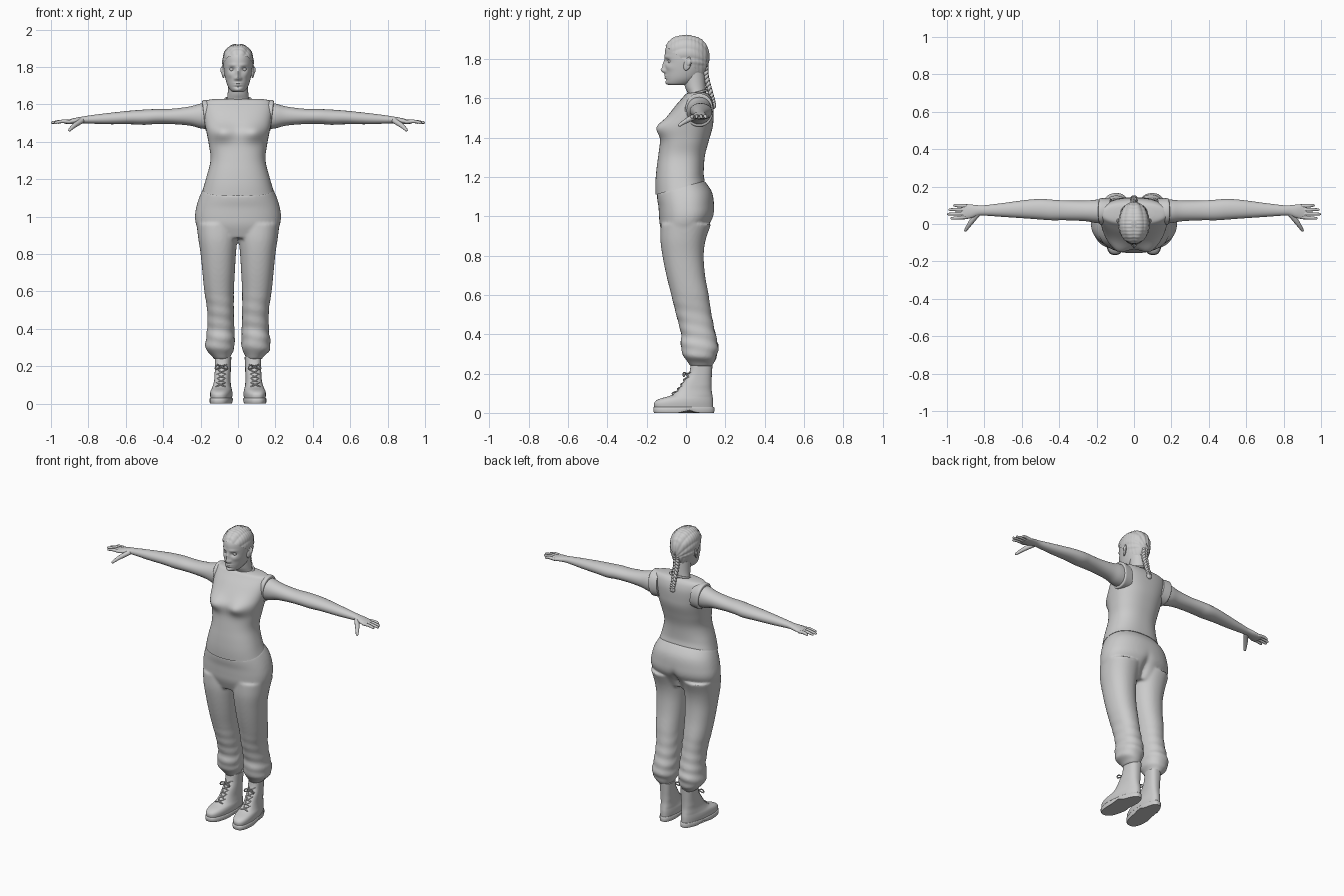
import bpy, bmesh, math
from mathutils import Vector
from math import sin, cos, pi, exp, radians

if "Cube" in bpy.data.objects:
    bpy.data.objects.remove(bpy.data.objects["Cube"])


def clamp(v):
    return max(0.0, min(1.0, v))


def spline(pts, k):
    """Catmull-Rom interpolation of equal-length tuples, k steps per span."""
    out = []
    for i in range(len(pts) - 1):
        p0, p1, p2, p3 = pts[max(i - 1, 0)], pts[i], pts[i + 1], pts[min(i + 2, len(pts) - 1)]
        for j in range(k):
            t = j / k
            out.append(tuple(b + .5 * t * (c - a + t * (2*a - 5*b + 4*c - d + t * (3*(b - c) + d - a)))
                             for a, b, c, d in zip(p0, p1, p2, p3)))
    return out + [tuple(pts[-1])]


def loft(secs, axis='z', n=2.0, k=6, seg=40):
    """Rings from sections (position, a0, a1, b0, b1) along z (a=x, b=y) or x (a=y, b=z)."""
    rings = []
    for t, a0, a1, b0, b1 in spline(secs, k):
        ring = []
        for s in range(seg):
            c, d = cos(2 * pi * s / seg), sin(2 * pi * s / seg)
            a = (a0 + a1) / 2 + (a1 - a0) / 2 * math.copysign(abs(c) ** (2 / n), c)
            b = (b0 + b1) / 2 + (b1 - b0) / 2 * math.copysign(abs(d) ** (2 / n), d)
            ring.append(Vector((a, b, t)) if axis == 'z' else Vector((t, a, b)))
        rings.append(ring)
    return rings


def sym(secs):
    """Sections (z, half width, front y, back y) centred on x = 0."""
    return [(z, -w, w, f, b) for z, w, f, b in secs]


def tube(pts, k=5, seg=10):
    """Round-ended tube through points (x, y, z, radius)."""
    path = spline(pts, k)
    P, R = [Vector(p[:3]) for p in path], [p[3] for p in path]
    T = [(P[min(i + 1, len(P) - 1)] - P[max(i - 1, 0)]).normalized() for i in range(len(P))]
    st = [(P[0] - T[0] * R[0] * e, T[0], R[0] * f) for e, f in ((.9, .4), (.55, .8))]
    st += list(zip(P, T, R))
    st += [(P[-1] + T[-1] * R[-1] * e, T[-1], R[-1] * f) for e, f in ((.55, .8), (.9, .4))]
    u, rings = T[0].orthogonal(), []
    for p, t, r in st:
        u = (u - t * u.dot(t)).normalized()
        v = t.cross(u)
        rings.append([p + (u * cos(2*pi*s/seg) + v * sin(2*pi*s/seg)) * r for s in range(seg)])
    return rings


def build(name, parts, post=None, mirror=False, keep=None):
    bm = bmesh.new()
    for rings in parts:
        vs = []
        for ring in rings:
            row = []
            for p in ring:
                q = p.copy()
                if post:
                    post(q)
                row.append(bm.verts.new(q))
            vs.append(row)
        m = len(vs[0])
        for a, b in zip(vs, vs[1:]):
            for s in range(m):
                bm.faces.new((a[s], a[(s + 1) % m], b[(s + 1) % m], b[s]))
        bm.faces.new(vs[0][::-1])
        bm.faces.new(vs[-1])
    bmesh.ops.recalc_face_normals(bm, faces=bm.faces)
    if keep:
        bad = [f for f in bm.faces if not keep(f.calc_center_median())]
        bmesh.ops.delete(bm, geom=bad, context='FACES')
    me = bpy.data.meshes.new(name)
    bm.to_mesh(me)
    bm.free()
    me.shade_smooth()
    me.set_sharp_from_angle(angle=radians(55))
    ob = bpy.data.objects.new(name, me)
    bpy.context.collection.objects.link(ob)
    if mirror:
        ob.modifiers.new("mirror", 'MIRROR').use_mirror_merge = False
    return ob


def ellipsoid(c, r, k=12, seg=20):
    return [[Vector((c[0] + r[0] * sin(a) * cos(2*pi*s/seg), c[1] + r[1] * sin(a) * sin(2*pi*s/seg),
                     c[2] + r[2] * cos(a))) for s in range(seg)]
            for a in [pi * (i + .3) / (k + .6) for i in range(k + 1)]]


def bump(v, cx, cz, sx, sz, amt):
    """Left-right symmetric push along y, on the front only."""
    if v.y < 0:
        v.y += amt * exp(-((abs(v.x) - cx) / sx) ** 2 - ((v.z - cz) / sz) ** 2)


# --- shirt: sleeveless, with hem rising to the back
def shirt_shape(v):
    bump(v, .085, 1.45, .055, .045, -.03)
    v.z += .28 * (v.y + .03) * clamp((1.25 - v.z) / .1)


build("shirt", [loft(sym([
    (1.144, .188, -.155, .095), (1.2, .172, -.155, .09), (1.3, .147, -.142, .095),
    (1.38, .155, -.132, .115), (1.45, .168, -.13, .135), (1.5, .178, -.1, .14),
    (1.56, .185, -.055, .14), (1.6, .183, -.02, .13), (1.622, .165, 0, .115),
    (1.63, .11, .02, .1)]), n=2.35, seg=64)], shirt_shape)


def armhole_shape(v):
    v.x += (v.z - 1.6) * .12


build("shirt_armhole", [loft([(.13, 0, .135, 1.46, 1.618), (.17, -.004, .138, 1.456, 1.624),
                              (.186, -.004, .138, 1.456, 1.622), (.19, .002, .132, 1.463, 1.615)],
                             'x', 2.2, 3)], armhole_shape, True)
collar = [(.068 * cos(a), .055 + .052 * sin(a), 1.627 + .014 * sin(a), .006)
          for a in [2 * pi * i / 32 for i in range(33)]]
build("shirt_collar", [tube(collar, 1, 8)])


# --- trousers: hips and legs fused, gathered cuffs
def trouser_shape(v):
    v.z += .28 * (v.y + .03) * clamp((v.z - 1.05) / .1)
    w = clamp((.62 - v.z) / .25) * clamp((v.z - .24) / .04)
    cx, cy = math.copysign(.094, v.x), .05
    f = 1 + .035 * w * sin(v.z * 95 + 3 * math.atan2(v.y - cy, v.x))
    if w > 0:
        v.x, v.y = cx + (v.x - cx) * f, cy + (v.y - cy) * f
    if v.y > 0:  # seat cleft
        v.y -= .03 * exp(-(v.x / .022) ** 2 - ((v.z - .94) / .06) ** 2)


leg = [(.235, .045, .125, .025, .13), (.255, .04, .14, .01, .142), (.29, .022, .172, -.013, .157),
       (.34, .018, .172, -.027, .164), (.4, .02, .165, -.025, .15), (.5, .022, .165, -.05, .13),
       (.6, .022, .18, -.075, .115), (.7, .017, .19, -.1, .097), (.8, .011, .2, -.12, .09),
       (.88, .004, .212, -.13, .1), (.96, .0, .222, -.128, .128)]
hips = sym([(.885, .195, -.11, .08), (.95, .222, -.132, .115), (1.0, .23, -.137, .14),
            (1.05, .223, -.14, .143), (1.1, .207, -.146, .132), (1.15, .184, -.149, .09)])
trousers = build("trousers", [
    loft(leg, n=2.2, seg=48), loft([(z, -b, -a, c, d) for z, a, b, c, d in leg], n=2.2, seg=48),
    loft(hips, n=2.3, seg=72)], trouser_shape)
rm = trousers.modifiers.new("fuse", 'REMESH')
rm.mode, rm.voxel_size, rm.use_smooth_shade = 'VOXEL', .008, True
sm = trousers.modifiers.new("soften", 'SMOOTH')
sm.factor, sm.iterations = .5, 6


# --- boots, slightly toed out
def boot_shape(v):
    v.x *= 1 - .22 * clamp(v.y / .14) * clamp((.14 - v.z) / .06)
    v.x += .08 + .09 * (.08 - v.y)


def sole_shape(v):
    if v.z < .012:
        v.z += .014 * exp(-((v.y - .015) / .03) ** 2)
    boot_shape(v)


build("boot", [loft(sym([
    (.02, .055, -.16, .138), (.05, .058, -.162, .138), (.07, .056, -.138, .137),
    (.09, .05, -.075, .134), (.12, .044, -.04, .13), (.16, .042, -.012, .13),
    (.2, .042, .015, .132), (.25, .044, .025, .135)]), n=2.5)], boot_shape, True)
build("boot_sole", [loft(sym([(0, .058, -.162, .142), (.008, .06, -.166, .144),
                              (.026, .06, -.166, .144), (.03, .057, -.163, .141)]),
                         n=2.6, k=1, seg=56)], sole_shape, True)
rows = [(-.078, .092), (-.046, .112), (-.028, .134), (-.014, .157), (.002, .182), (.014, .208)]
laces = []
for (y0, z0), (y1, z1) in zip(rows, rows[1:]):
    for s in (-1, 1):
        laces.append(tube([(-.024 * s, y0 + .012, z0, .004), (0, (y0+y1)/2 - .006, (z0+z1)/2, .004),
                           (.024 * s, y1 + .012, z1, .004)], 3, 6))
for s in (-1, 1):  # bow loops
    laces.append(tube([(0, .002, .2, .004), (.025*s, -.012, .205, .004), (.032*s, -.012, .185, .004),
                       (.004*s, -.004, .196, .004)], 4, 6))
build("boot_laces", laces, boot_shape, True)

# --- arms and hands
build("arm", [loft([
    (.14, 0, .13, 1.465, 1.61), (.2, .005, .13, 1.472, 1.604), (.26, .015, .125, 1.487, 1.588),
    (.36, .02, .125, 1.495, 1.576), (.44, .02, .13, 1.495, 1.575), (.5, .024, .134, 1.491, 1.572),
    (.58, .03, .128, 1.494, 1.566), (.7, .038, .112, 1.494, 1.553), (.8, .045, .1, 1.498, 1.54),
    (.835, .044, .1, 1.499, 1.534), (.87, .032, .104, 1.496, 1.528),
    (.905, .026, .106, 1.494, 1.519), (.925, .03, .103, 1.497, 1.515)], 'x', 2.1, 5, 32)], None, True)
fingers = [tube([(.9, y, 1.507, .0105), (.94, (y + y1) / 2, 1.509, .0095), (tip, y1, 1.503, .007)])
           for y, y1, tip in ((.036, .03, .975), (.056, .053, .993), (.076, .077, .985), (.096, .1, .96))]
fingers.append(tube([(.835, .055, 1.513, .015), (.865, .018, 1.494, .014),
                     (.885, -.01, 1.478, .011), (.9, -.033, 1.463, .008)]))
build("fingers", fingers, None, True)

# --- neck and head
build("neck", [loft(sym([(1.58, .085, 0, .125), (1.62, .062, .01, .105), (1.66, .055, -.006, .1),
                         (1.73, .053, -.02, .095)]))])


def face_shape(v):
    for b in ((0, 1.742, .012, .014, -.02), (0, 1.768, .009, .022, -.012), (.014, 1.738, .007, .008, -.008),
              (.032, 1.787, .015, .011, .013), (.03, 1.811, .022, .008, -.004),
              (0, 1.713, .021, .005, -.006), (0, 1.703, .018, .005, -.006), (0, 1.708, .02, .002, .003),
              (0, 1.693, .02, .005, .004), (0, 1.677, .018, .01, -.004), (.045, 1.757, .016, .015, -.005)):
        bump(v, *b)


head = loft(sym([
    (1.667, .028, -.088, 0), (1.677, .042, -.1, .035), (1.705, .058, -.104, .072),
    (1.75, .07, -.106, .1), (1.8, .077, -.108, .112), (1.85, .077, -.105, .108),
    (1.885, .064, -.085, .088), (1.905, .045, -.06, .06), (1.916, .015, -.022, .022)]), k=10, seg=96)
build("head", [head], face_shape)
build("eyes", [ellipsoid((.032, -.079, 1.787), (.0135, .0135, .0115))], None, True)


def ear_tilt(v):
    v.y += (v.z - 1.775) * .25
    v.x += v.y * .3


build("ear", [ellipsoid((.077, .008, 1.775), (.008, .019, .034)),
              ellipsoid((.08, .012, 1.782), (.009, .012, .02))], ear_tilt, True)


# --- hair: rows plaited back over the scalp into one hanging braid
def hair_shape(v):
    d = v - Vector((0, 0, 1.79))
    row = abs(sin(9 * math.atan2(v.x, max(v.z - 1.76, .01))))
    v += d.normalized() * (.003 + .004 * row + .001 * sin(v.y * 350))


build("hair", [head], hair_shape, False, lambda c: c.z > 1.785 - .78 * c.y and c.z > 1.7)

spine = spline([(.098, 1.775), (.1, 1.72), (.115, 1.66), (.133, 1.6), (.143, 1.565)], 12)
strands = []
for ph in range(3):
    pts = []
    for i, (y, z) in enumerate(spine):
        a, w = i * .55 + ph * 2 * pi / 3, 1 - .35 * i / len(spine)
        pts.append((.013 * w * sin(a), y + .007 * w * sin(2 * a), z, .0105 * w))
    strands.append(tube(pts, 2, 8))
strands.append(ellipsoid((0, .142, 1.562), (.018, .011, .016)))
build("braid", strands)
